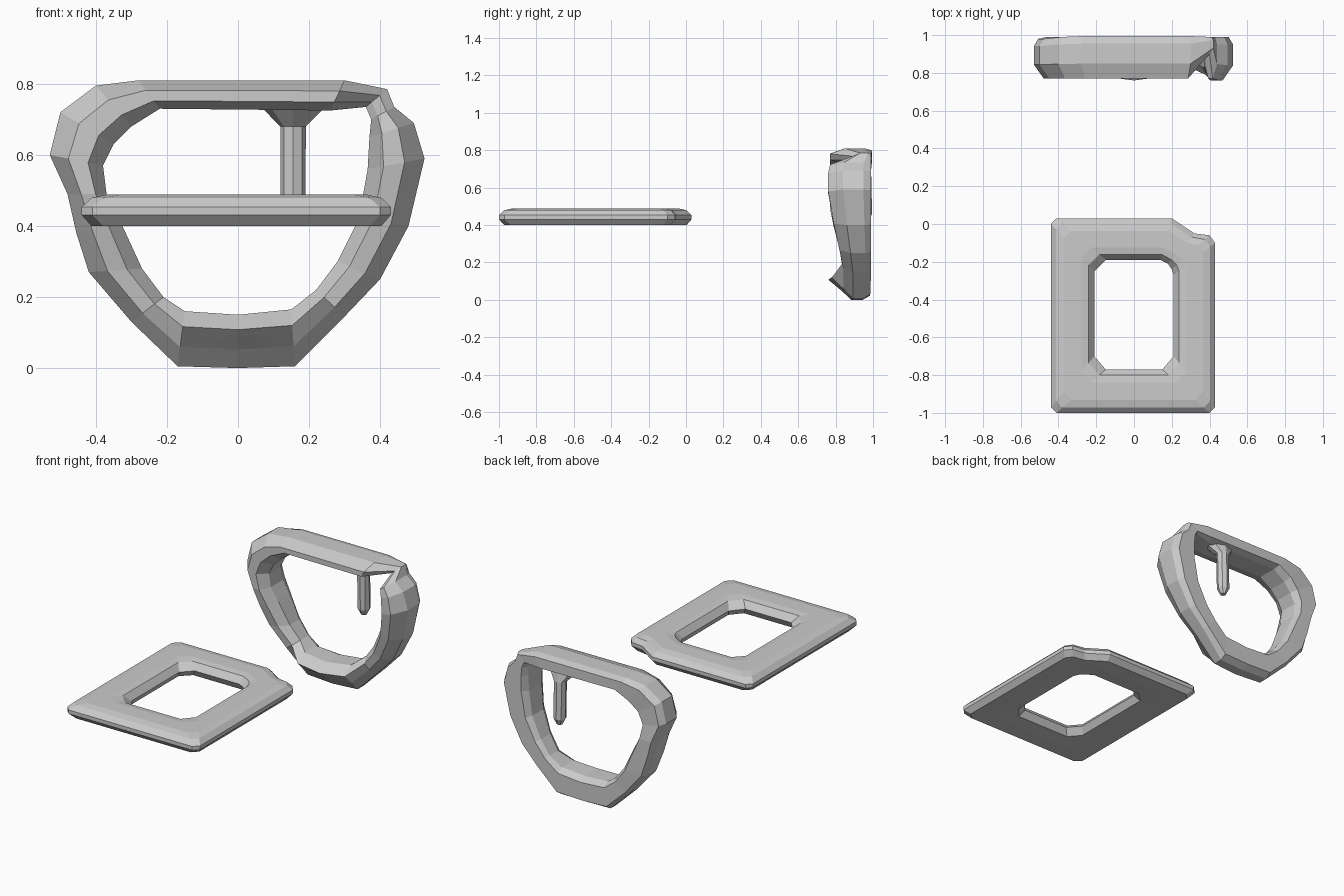
import bpy, bmesh, math
from mathutils import Matrix


def make_object(name, bm):
    bmesh.ops.recalc_face_normals(bm, faces=bm.faces)
    mesh = bpy.data.meshes.new(name)
    bm.to_mesh(mesh)
    bm.free()
    ob = bpy.data.objects.new(name, mesh)
    bpy.context.collection.objects.link(ob)
    return ob


def skin(name, rings, closed):
    """Joins rings of points with faces, either in a loop or capped."""
    bm = bmesh.new()
    vs = [[bm.verts.new(p) for p in r] for r in rings]
    n = len(vs[0])
    pairs = list(zip(vs, vs[1:] + vs[:1])) if closed else list(zip(vs, vs[1:]))
    for a, b in pairs:
        for i in range(n):
            j = (i + 1) % n
            bm.faces.new((a[i], a[j], b[j], b[i]))
    if not closed:
        bm.faces.new(vs[0])
        bm.faces.new(vs[-1])
    return make_object(name, bm)


def blend(a, b, t):
    return a + (b - a) * t


# Flat frame plate: outer x, y, inner x, y
plate = [
    (0.43, -0.97, 0.21, -0.70), (0.43, -0.10, 0.21, -0.27),
    (0.40, -0.06, 0.20, -0.24), (0.32, -0.05, 0.18, -0.21),
    (0.20, 0.03, 0.14, -0.19), (-0.41, 0.03, -0.15, -0.19),
    (-0.44, 0.00, -0.21, -0.25), (-0.44, -0.97, -0.21, -0.70),
    (-0.41, -1.00, -0.15, -0.77), (0.40, -1.00, 0.15, -0.77),
]
plate_section = [(0, 0.35), (0, 0.6), (0.12, 0.9), (0.3, 1), (0.7, 1),
                 (0.87, 0.93), (1, 0.5), (0.9, 0.05), (0.5, 0), (0.12, 0)]
skin("frame_plate",
     [[(blend(ox, ix, u), blend(oy, iy, u), blend(0.40, 0.488, v))
       for u, v in plate_section] for ox, oy, ix, iy in plate], True)

# Upright loop: outer x, z, inner x, z, front y, back y
loop = [
    (0.30, 0.81, 0.26, 0.725, 0.77, 0.995), (-0.28, 0.81, -0.22, 0.73, 0.77, 0.995),
    (-0.40, 0.795, -0.30, 0.68, 0.77, 0.99), (-0.50, 0.72, -0.35, 0.63, 0.77, 0.98),
    (-0.53, 0.60, -0.38, 0.57, 0.77, 0.98), (-0.48, 0.49, -0.37, 0.49, 0.77, 0.99),
    (-0.455, 0.38, -0.33, 0.41, 0.79, 0.99), (-0.42, 0.27, -0.27, 0.28, 0.82, 0.99),
    (-0.30, 0.13, -0.21, 0.20, 0.84, 0.985), (-0.17, 0.005, -0.15, 0.16, 0.78, 0.985),
    (0.00, 0.00, 0.00, 0.15, 0.76, 0.985),
    (0.16, 0.005, 0.15, 0.165, 0.78, 0.985), (0.30, 0.145, 0.22, 0.22, 0.84, 0.99),
    (0.40, 0.25, 0.28, 0.30, 0.82, 0.99), (0.48, 0.40, 0.34, 0.42, 0.79, 0.99),
    (0.525, 0.59, 0.365, 0.56, 0.76, 0.99), (0.495, 0.69, 0.37, 0.65, 0.76, 0.99),
    (0.44, 0.735, 0.375, 0.70, 0.77, 0.99), (0.42, 0.785, 0.36, 0.735, 0.90, 0.99),
]
rings = []
for ox, oz, ix, iz, yf, yb in loop:
    low = oz < 0.05
    section = [(0, 0.55 if low else 0.35), (0, 0.82), (0.15, 1), (0.85, 1), (1, 0.82),
               (1, 0.3), (0.72, 0), (0.35, 0.3 if low else 0)]
    rings.append([(blend(ox, ix, u), blend(yf, yb, v), blend(oz, iz, u))
                  for u, v in section])
upright_loop = skin("upright_loop", rings, True)

# Slanted opening through the bottom of the loop
bm = bmesh.new()
bmesh.ops.create_cone(bm, cap_ends=True, segments=6, radius1=1, radius2=1, depth=0.6)
bm.transform(Matrix.Translation((0.01, 0.88, 0.078))
             @ Matrix.Rotation(math.radians(8), 4, 'X')
             @ Matrix.Diagonal((0.075, 1, 0.032, 1))
             @ Matrix.Rotation(math.radians(90), 4, 'X')
             @ Matrix.Rotation(math.radians(90), 4, 'Z'))
cutter = make_object("opening_cutter", bm)
cutter.hide_render = True
mod = upright_loop.modifiers.new("opening", 'BOOLEAN')
mod.operation = 'DIFFERENCE'
mod.solver = 'EXACT'
mod.object = cutter
bpy.context.view_layer.objects.active = upright_loop
bpy.ops.object.modifier_apply(modifier=mod.name)
bpy.data.objects.remove(cutter)

# Hanging post, flared under the top bar: z, half width, half depth, y
post = [(0.75, 0.09, 0.06, 0.92), (0.73, 0.085, 0.055, 0.925), (0.68, 0.036, 0.035, 0.955),
        (0.46, 0.035, 0.035, 0.96), (0.425, 0.016, 0.018, 0.96)]
skin("hanging_post",
     [[(0.155 + w * math.cos(a), y + d * math.sin(a), z)
       for a in (k * math.pi / 4 for k in range(8))] for z, w, d, y in post], False)
